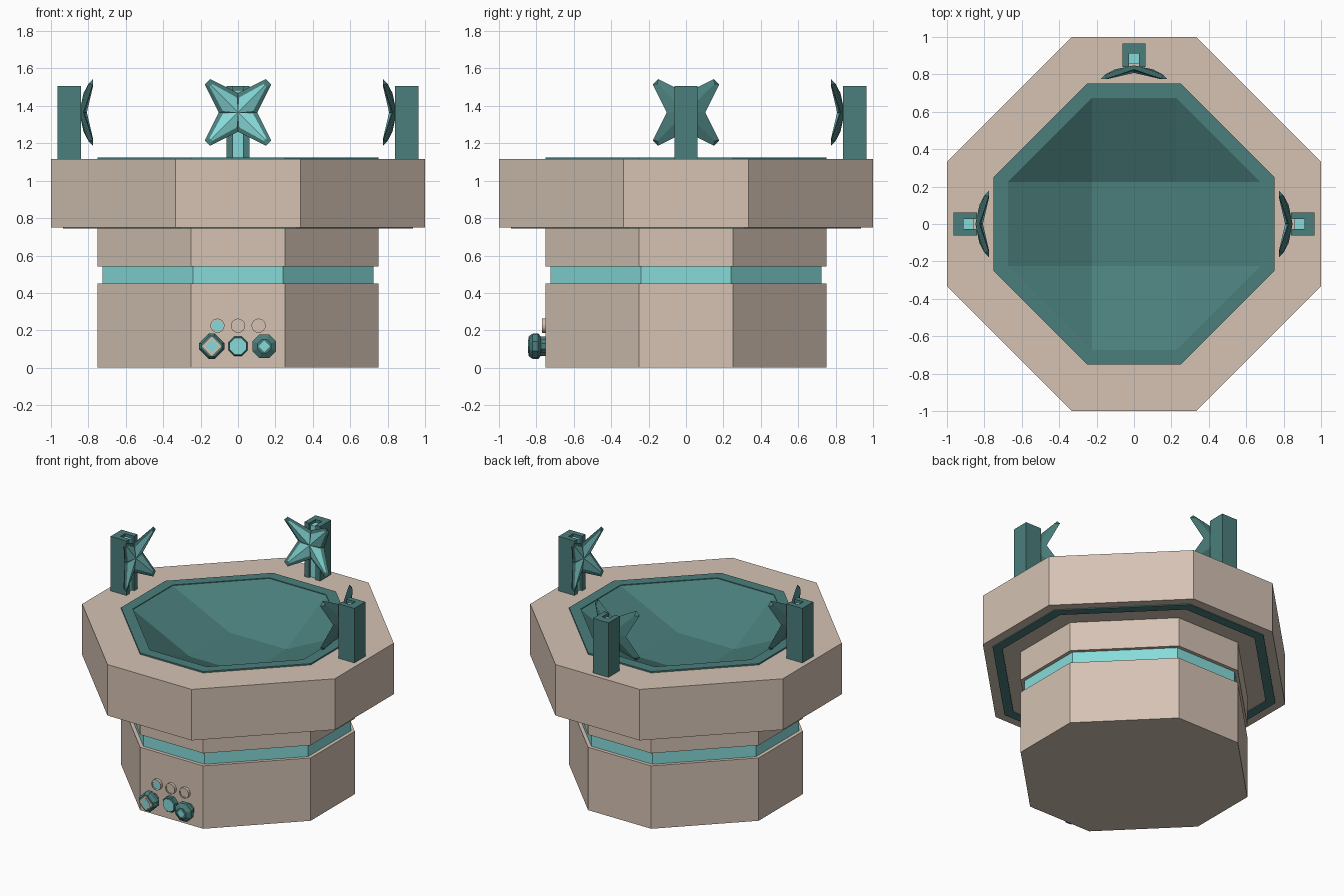
import bpy, bmesh, math
from mathutils import Matrix, Vector

if "Cube" in bpy.data.objects:
    bpy.data.objects.remove(bpy.data.objects["Cube"])


def material(name, rgb):
    m = bpy.data.materials.new(name)
    m.diffuse_color = (*rgb, 1)
    m.use_nodes = True
    m.node_tree.nodes["Principled BSDF"].inputs["Base Color"].default_value = m.diffuse_color
    return m


STONE = material("warm stone", (0.66, 0.54, 0.45))
CYAN = material("glowing cyan", (0.24, 0.71, 0.70))
TEAL = material("dark teal", (0.069, 0.21, 0.20))


def make(name, verts, faces, mats, indices=None, matrix=Matrix(), fix=True):
    me = bpy.data.meshes.new(name)
    me.from_pydata([matrix @ Vector(v) for v in verts], [], faces)
    for m in mats:
        me.materials.append(m)
    if indices:
        for p, i in zip(me.polygons, indices):
            p.material_index = i
    if fix:
        bm = bmesh.new()
        bm.from_mesh(me)
        bmesh.ops.recalc_face_normals(bm, faces=bm.faces)
        bm.to_mesh(me)
        bm.free()
    ob = bpy.data.objects.new(name, me)
    bpy.context.collection.objects.link(ob)
    return ob


def loft(name, rings, mat, caps=True, closed=False, matrix=Matrix()):
    """Skin a list of equal-length point loops."""
    n, k = len(rings[0]), len(rings)
    verts = [p for r in rings for p in r]
    faces = []
    for a in range(k if closed else k - 1):
        b = (a + 1) % k
        for i in range(n):
            j = (i + 1) % n
            faces.append((a * n + i, a * n + j, b * n + j, b * n + i))
    if caps:
        faces += [tuple(range(n))[::-1], tuple(range((k - 1) * n, k * n))]
    return make(name, verts, faces, [mat], matrix=matrix)


def octagon(r, z):
    """Square with corners cut at a third of the half width."""
    t = r / 3
    return [(r, -t, z), (r, t, z), (t, r, z), (-t, r, z),
            (-r, t, z), (-r, -t, z), (-t, -r, z), (t, -r, z)]


def circle(r, n, z, turn=0.0):
    return [(r * math.cos(turn + math.tau * i / n),
             r * math.sin(turn + math.tau * i / n), z) for i in range(n)]


# Pedestal with an inset glowing band
loft("pedestal_base", [octagon(.75, 0), octagon(.75, .45)], STONE)
loft("pedestal_band", [octagon(.725, .45), octagon(.725, .54)], CYAN)
loft("pedestal_neck", [octagon(.75, .54), octagon(.75, .75)], STONE)

# Wide slab, hollow in the middle for the basin
loft("slab", [octagon(.70, .75), octagon(1, .75), octagon(1, 1.115), octagon(.72, 1.115)],
     STONE, caps=False, closed=True)
loft("slab_underside_strip", [octagon(.87, .744), octagon(.935, .744),
                              octagon(.935, .752), octagon(.87, .752)],
     TEAL, caps=False, closed=True)

# Basin rim and faceted bowl with a square floor
loft("basin_rim", [octagon(.75, 1.10), octagon(.75, 1.125), octagon(.675, 1.125),
                   octagon(.675, 1.10)], TEAL, caps=False, closed=True)
s = .225
floor = [(s, -s, .905), (s, s, .905), (-s, s, .905), (-s, -s, .905)]
bowl_faces = [(8, 9, 10, 11)]
for q in range(4):
    a, b = 8 + q, 8 + (q + 1) % 4
    bowl_faces.append((2 * q, 2 * q + 1, b, a))                      # side slope
    bowl_faces.append((2 * q + 1, (2 * q + 2) % 8, b))               # corner slope
bowl = make("basin_bowl", octagon(.675, 1.12) + floor, bowl_faces, [TEAL], fix=False)
if bowl.data.polygons[0].normal.z < 0:
    bowl.data.flip_normals()

# Slotted post profile (seen from above)
POST = [(-.062, .84), (-.026, .84), (-.026, .912), (.026, .912),
        (.026, .84), (.062, .84), (.062, .965), (-.062, .965)]
INSERT = [(-.026, .858), (.026, .858), (.026, .912), (-.026, .912)]


def prism(name, pts, z0, z1, mat, matrix):
    loft(name, [[(x, y, z0) for x, y in pts], [(x, y, z1) for x, y in pts]],
         mat, matrix=matrix)


def star(name, matrix):
    """Four swept arms: ridged cyan front, dark bevelled edge and back."""
    verts, faces, idx = [], [], []
    arm = [(0, 0, .032),                                             # front centre
           (.062, -.052, .024), (.062, .052, .024),                  # cyan shoulders
           (.205, -.010, .062), (.205, .010, .062), (.205, 0, .066), # cyan tip
           (.073, -.073, .014), (.073, .073, .014),                  # notches
           (.232, -.020, .064), (.232, .020, .064),                  # blunt tip
           (0, 0, -.008), (.215, 0, .040)]                           # back ridge
    cells = [(0, 1, 3, 5), (0, 5, 4, 2),
             (0, 6, 1), (0, 2, 7), (1, 6, 8, 3), (2, 4, 9, 7), (3, 8, 9, 4, 5),
             (6, 10, 11, 8), (7, 9, 11, 10), (8, 11, 9)]
    for q in range(4):
        t = math.pi / 4 + q * math.pi / 2
        c, sn, base = math.cos(t), math.sin(t), len(verts)
        for a, b, d in arm:
            verts.append((a * c - b * sn, .84 - d, 1.365 + a * sn + b * c))
        faces += [tuple(base + i for i in f) for f in cells]
        idx += [0, 0] + [1] * 8
    ob = make(name, verts, faces, [CYAN, TEAL], idx, matrix, fix=False)
    bm = bmesh.new()
    bm.from_mesh(ob.data)
    bmesh.ops.remove_doubles(bm, verts=bm.verts, dist=.0005)
    bmesh.ops.recalc_face_normals(bm, faces=bm.faces)
    bm.to_mesh(ob.data)
    bm.free()


# Three taps: back, left and right
for side, deg in (("back", 0), ("left", 90), ("right", -90)):
    turn = Matrix.Rotation(math.radians(deg), 4, 'Z')
    prism(side + "_post", POST, 1.11, 1.505, TEAL, turn)
    prism(side + "_post_insert", INSERT, 1.11, 1.485, CYAN, turn)
    star(side + "_star_handle", turn)


def on_front(x, z):
    """Local z points out of the front face."""
    return Matrix.Translation((x, -.75, z)) @ Matrix.Rotation(math.pi / 2, 4, 'X')


def turned(name, profile, n, mat, matrix, turn=0.0):
    loft(name, [circle(r, n, d, turn) for r, d in profile], mat, matrix=matrix)


# Row of small round indicator lights
for label, x, mat in (("left", -.11, CYAN), ("middle", 0, STONE), ("right", .11, STONE)):
    m = on_front(x, .225)
    loft(label + "_indicator_ring", [circle(r, 16, d) for r, d in
         ((.038, 0), (.038, .02), (.030, .02), (.030, 0))], STONE, caps=False, closed=True,
         matrix=m)
    turned(label + "_indicator_lens", [(.030, 0), (.030, .015)], 16, mat, m)

# Left knob: cut-corner diamond with a stone and cyan face
m = on_front(-.14, .115)
e = math.pi / 8
turned("left_knob_stem", [(.04, 0), (.04, .035)], 8, TEAL, m, e)


def cut_diamond(r, d):
    return [(r * math.cos(math.pi / 2 * q + k), r * math.sin(math.pi / 2 * q + k), d)
            for q in range(4) for k in (-.24, .24)]


loft("left_knob", [cut_diamond(r, d) for r, d in
                   ((.052, .025), (.070, .04), (.070, .07), (.056, .09))], TEAL, matrix=m)
turned("left_knob_face", [(.052, .088), (.052, .093)], 4, STONE, m)
turned("left_knob_centre", [(.036, .09), (.036, .096)], 4, CYAN, m)

# Middle push button
m = on_front(0, .115)
turned("middle_button_collar", [(.056, 0), (.056, .025), (.050, .032)], 8, TEAL, m, e)
turned("middle_button", [(.045, .02), (.045, .038)], 8, CYAN, m, e)

# Right knob: faceted octagon with a cyan diamond
m = on_front(.14, .115)
turned("right_knob_stem", [(.04, 0), (.04, .035)], 8, TEAL, m, e)
turned("right_knob", [(.048, .025), (.068, .04), (.068, .07), (.038, .09)], 8, TEAL, m, e)
turned("right_knob_centre", [(.030, .088), (.030, .094)], 4, CYAN, m)
